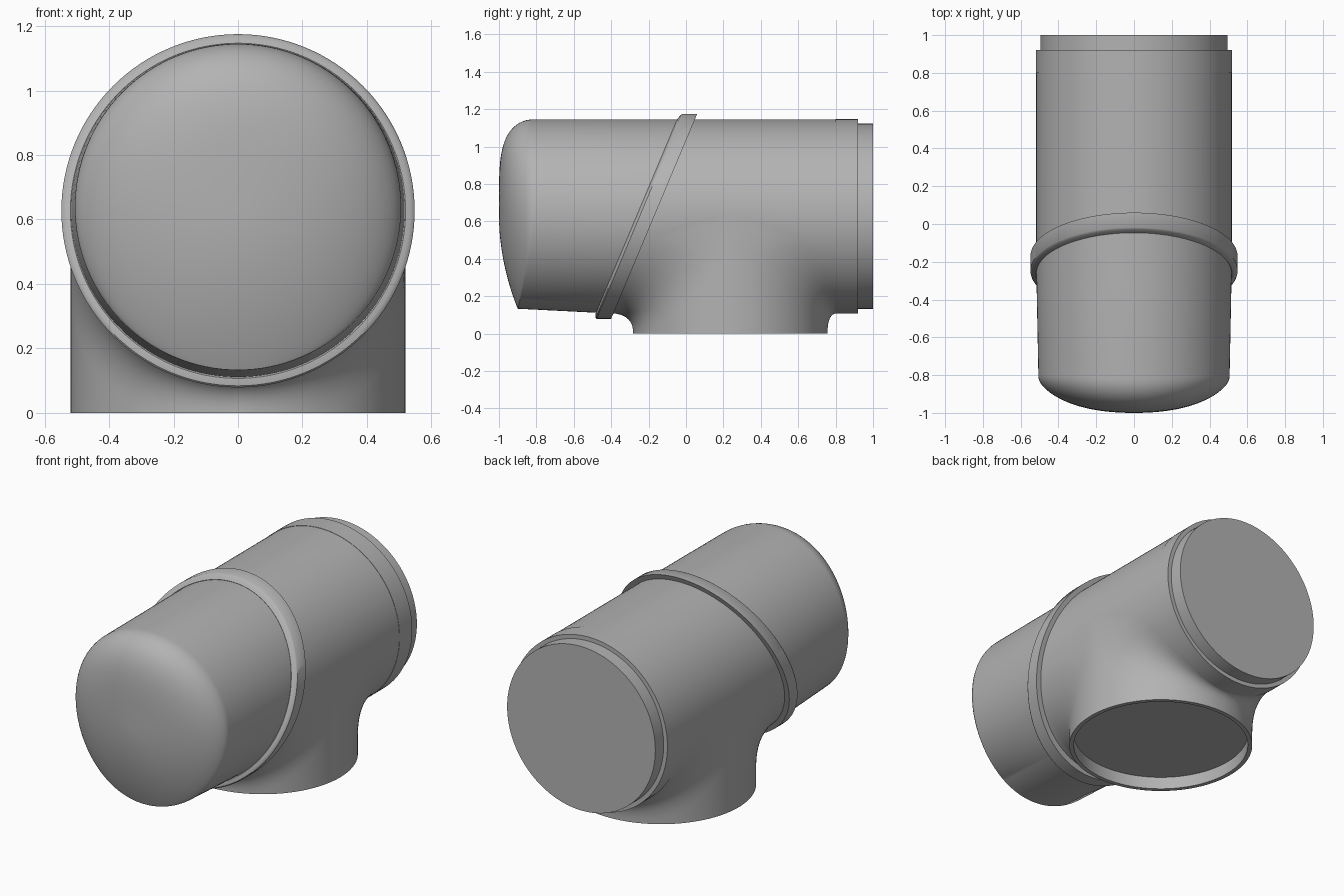
import bpy, bmesh
from math import sin, cos, pi, sqrt, radians

cube = bpy.data.objects.get("Cube")
if cube:
    bpy.data.objects.remove(cube)

N = 128            # segments around every round part
AXIS_Z = 0.627     # height of the horizontal pipe axis
PIPE_R = 0.518
FOOT_Y, FOOT_R = 0.237, 0.52

grey = bpy.data.materials.new("pipe_grey")
grey.use_nodes = True
grey.diffuse_color = (0.45, 0.45, 0.45, 1)
grey.node_tree.nodes["Principled BSDF"].inputs["Base Color"].default_value = (0.45, 0.45, 0.45, 1)

ANGLES = [2 * pi * i / N for i in range(N)]


def loft(name, rings, start=False, end=False, wrap=False):
    """Skin a list of rings, optionally closing the ends or joining last to first."""
    bm = bmesh.new()
    vs = [[bm.verts.new(p) for p in ring] for ring in rings]
    pairs = list(zip(vs, vs[1:])) + ([(vs[-1], vs[0])] if wrap else [])
    for a, b in pairs:
        for i in range(N):
            j = (i + 1) % N
            bm.faces.new((a[i], a[j], b[j], b[i]))
    if start:
        bm.faces.new(vs[0][::-1])
    if end:
        bm.faces.new(vs[-1])
    bmesh.ops.remove_doubles(bm, verts=bm.verts, dist=0.00001)
    bmesh.ops.recalc_face_normals(bm, faces=bm.faces)
    mesh = bpy.data.meshes.new(name)
    bm.to_mesh(mesh)
    bm.free()
    mesh.materials.append(grey)
    obj = bpy.data.objects.new(name, mesh)
    bpy.context.collection.objects.link(obj)
    bpy.ops.object.select_all(action="DESELECT")
    obj.select_set(True)
    bpy.context.view_layer.objects.active = obj
    bpy.ops.object.shade_smooth_by_angle(angle=radians(35))
    return obj


def circle(r, y, slant=0.0, z=AXIS_Z):
    """Circle around the pipe axis, leaned back by slant."""
    return [(r * cos(t), y + slant * r * sin(t), z + r * sin(t)) for t in ANGLES]


SLANT, JOINT_Y = 0.42, -0.21

# Main pipe, from the slanted joint to the rear
loft("main_pipe", [circle(PIPE_R, JOINT_Y, SLANT), circle(PIPE_R, 0.92)], True, True)
loft("rear_collar", [circle(0.52, 0.8), circle(0.52, 0.92)], True, True)
loft("rear_plug", [circle(0.495, 0.9), circle(0.495, 1.0)], True, True)

# Slanted joint flange with a rounded front lip
lip = [(-0.04, 0.505), (-0.055, 0.52), (-0.05, 0.533), (-0.045, 0.543),
       (-0.038, 0.548), (0.04, 0.548), (0.04, 0.505)]
loft("joint_flange", [circle(r, JOINT_Y + y, SLANT) for y, r in lip], wrap=True)


# Front cap: slightly tapered wall, domed face, soft at the top and crisp below
def dome_ring(rho):
    ring = []
    for t in ANGLES:
        top = 0.18 * (1 - sqrt(max(0, 1 - rho ** 4.5)))
        low = 0.1 * rho ** 2
        w = (1 + sin(t)) / 2
        y = -1 + w * top + (1 - w) * low + 0.05 * (rho * cos(t)) ** 2
        ring.append((0.506 * rho * cos(t), y, 0.639 + 0.506 * rho * sin(t)))
    return ring


STEPS = 24
dome = [dome_ring(sin(pi / 2 * (1 - k / STEPS))) for k in range(STEPS)]
loft("front_cap", [circle(PIPE_R, JOINT_Y, SLANT)] + dome, True, True)


# Foot: vertical socket flowing into the pipe through a concave saddle
def foot_circle(r, z):
    return [(r * cos(t), FOOT_Y + r * sin(t), z) for t in ANGLES]


def saddle_ring(s):
    ring = []
    for t in ANGLES:
        x, side = FOOT_R * cos(t), 1 if sin(t) >= 0 else -1
        reach = FOOT_R * abs(sin(t))
        z_meet = AXIS_Z - sqrt(max(0, PIPE_R ** 2 - x * x))
        drop = min(z_meet, 0.1 + 0.15 * abs(cos(t)))
        spread = 0.06 if side > 0 else 0.13
        spread = (spread + 0.2 * cos(t) ** 2) * min(1, 4 * abs(sin(t)))
        if side > 0:
            spread = min(spread, 0.81 - FOOT_Y - reach)
        ring.append((x, FOOT_Y + side * (reach + spread * s * s),
                     z_meet - drop * (1 - s) ** 2))
    return ring


rings = [foot_circle(0.495, 0.075), foot_circle(0.495, 0), foot_circle(FOOT_R, 0)]
rings += [saddle_ring(k / 12) for k in range(13)]
loft("foot_socket", rings, start=True)
